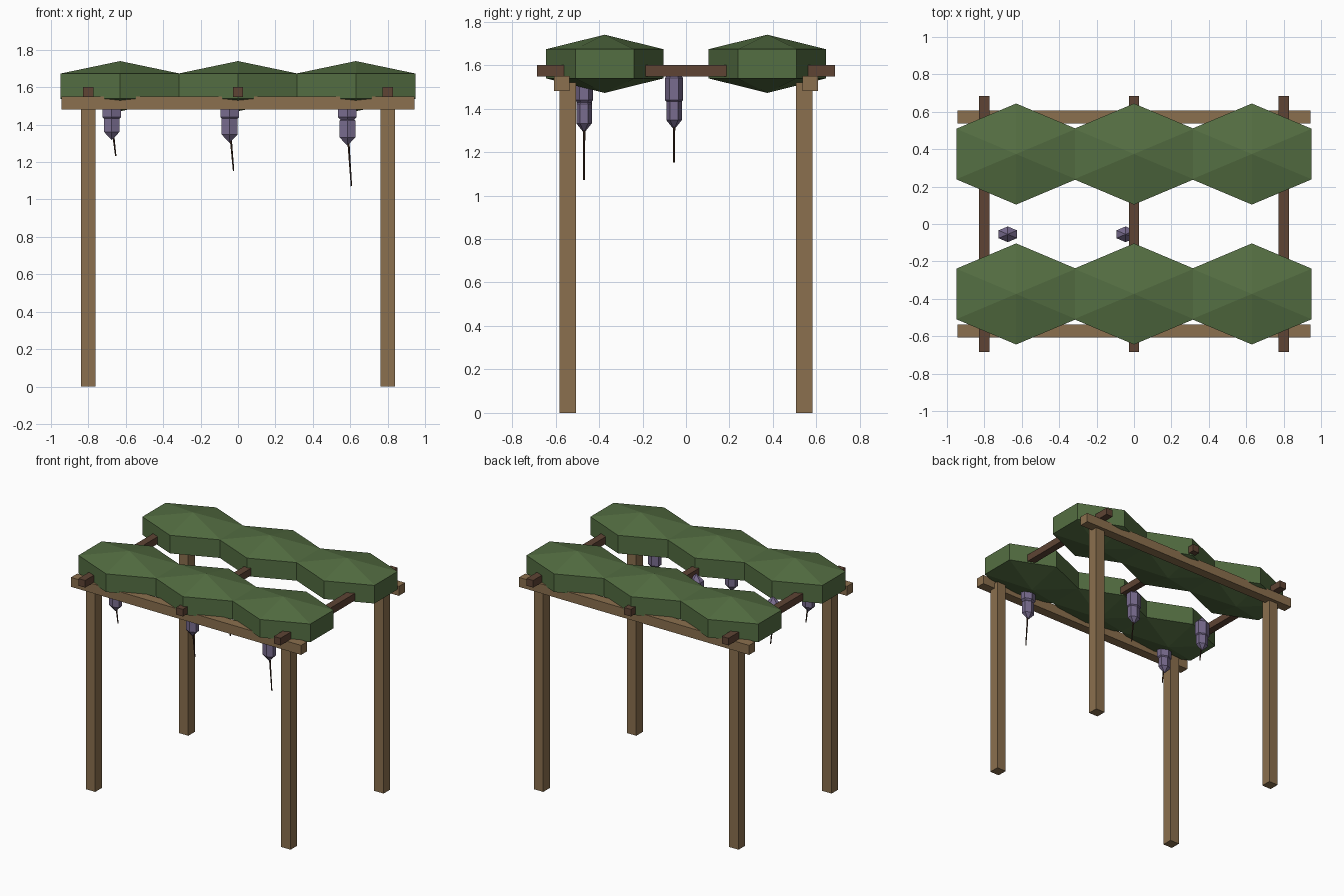
import bpy, bmesh, math
from mathutils import Vector

if "Cube" in bpy.data.objects:
    bpy.data.objects.remove(bpy.data.objects["Cube"])


def material(name, rgb):
    lin = [((c / 255 + 0.055) / 1.055) ** 2.4 for c in rgb]
    m = bpy.data.materials.new(name)
    m.diffuse_color = (*lin, 1)
    m.use_nodes = True
    m.node_tree.nodes["Principled BSDF"].inputs["Base Color"].default_value = m.diffuse_color
    return m


TAN = material("tan wood", (139, 112, 78))
BROWN = material("dark brown wood", (94, 68, 52))
GREEN = material("leaf green", (84, 110, 66))
PURPLE = material("blossom purple", (121, 108, 143))
STEM = material("stem brown", (62, 42, 30))


def finish(bm, name, mat):
    me = bpy.data.meshes.new(name)
    bm.to_mesh(me)
    bm.free()
    me.materials.append(mat)
    ob = bpy.data.objects.new(name, me)
    bpy.context.collection.objects.link(ob)
    return ob


def box(name, centre, size, mat):
    bm = bmesh.new()
    bmesh.ops.create_cube(bm, size=1)
    bmesh.ops.scale(bm, vec=size, verts=bm.verts)
    finish(bm, name, mat).location = centre


def blob(name, centre, radii, mat):
    # six-sided faceted ellipsoid: cone, straight band, cone
    bm = bmesh.new()
    bmesh.ops.create_uvsphere(bm, u_segments=6, v_segments=3, radius=1)
    bmesh.ops.scale(bm, vec=radii, verts=bm.verts)
    finish(bm, name, mat).location = centre


def rod(name, a, b, r1, r2, mat):
    a, b = Vector(a), Vector(b)
    bm = bmesh.new()
    bmesh.ops.create_cone(bm, cap_ends=True, segments=5, radius1=r1, radius2=r2,
                          depth=(b - a).length)
    ob = finish(bm, name, mat)
    ob.rotation_mode = 'QUATERNION'
    ob.rotation_quaternion = (b - a).to_track_quat('Z', 'Y')
    ob.location = (a + b) / 2


for side, s in (("front", -1), ("back", 1)):
    # posts and long beams
    for end, e in (("left", -1), ("right", 1)):
        box(f"{side}_{end}_post", (0.8 * e, 0.544 * s, 0.76), (0.077, 0.077, 1.52), TAN)
    box(f"{side}_long_beam", (0, 0.572 * s, 1.515), (1.885, 0.072, 0.07), TAN)
    # foliage clumps
    for i in range(3):
        blob(f"{side}_foliage_{i + 1}", (0.63 * (i - 1), 0.374 * s, 1.606),
             (0.427, 0.312, 0.134), GREEN)

# cross rafters
for i in range(3):
    box(f"cross_rafter_{i + 1}", (0.8 * (i - 1), 0, 1.575), (0.055, 1.37, 0.053), BROWN)

# hanging blossoms: three in the front row, two in the middle row
for n in range(5):
    i, row = n % 3, n // 3
    x, y = -0.675 + 0.63 * i, -0.469 + 0.414 * row
    zc = 1.407 - 0.015 * i
    blob(f"blossom_upper_{n + 1}", (x, y, 1.49), (0.066, 0.0485, 0.1), PURPLE)
    blob(f"blossom_lower_{n + 1}", (x, y, zc), (0.056, 0.041, 0.09), PURPLE)
    rod(f"blossom_tendril_{n + 1}", (x, y, zc), (x + 0.021, y, 1.233 - 0.081 * i),
        0.007, 0.004, STEM)
